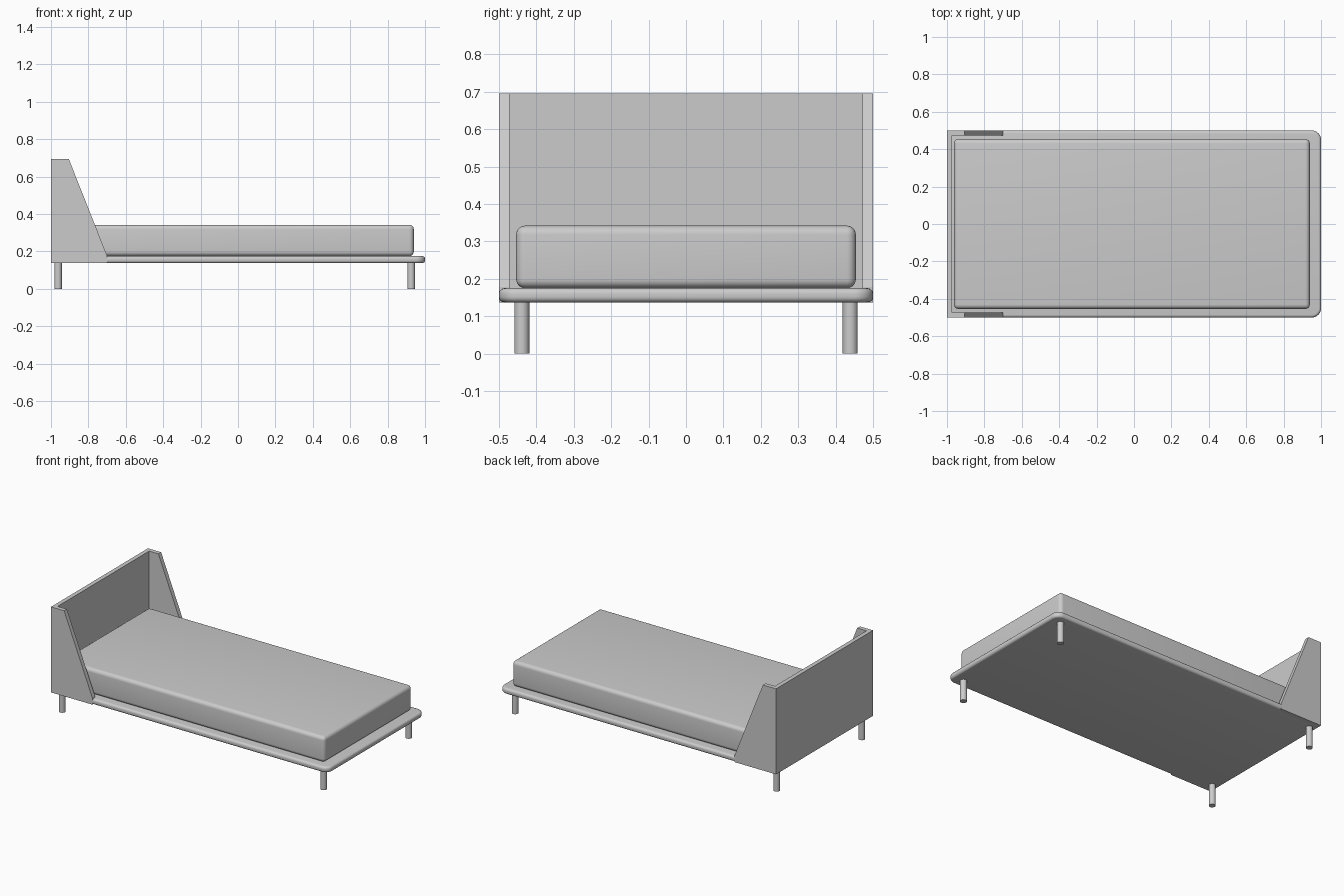
import bpy, bmesh, math
from mathutils import Vector

if "Cube" in bpy.data.objects:
    bpy.data.objects.remove(bpy.data.objects["Cube"])

BASE, DECK, TOP = 0.137, 0.175, 0.695   # underside, platform top, headboard top


def prism(outline, z0, z1):
    """Extrude a plan outline from z0 to z1."""
    bm = bmesh.new()
    face = bm.faces.new([bm.verts.new((x, y, z0)) for x, y in outline])
    ext = bmesh.ops.extrude_face_region(bm, geom=[face])["geom"]
    bmesh.ops.translate(bm, vec=(0, 0, z1 - z0),
                        verts=[v for v in ext if isinstance(v, bmesh.types.BMVert)])
    bmesh.ops.recalc_face_normals(bm, faces=bm.faces)
    return bm


def bevel(bm, edges, radius, segments):
    bmesh.ops.bevel(bm, geom=edges, offset=radius, segments=segments,
                    profile=0.5, affect='EDGES')


def finish(name, bm, angle=35):
    bmesh.ops.recalc_face_normals(bm, faces=bm.faces)
    mesh = bpy.data.meshes.new(name)
    bm.to_mesh(mesh)
    bm.free()
    obj = bpy.data.objects.new(name, mesh)
    bpy.context.collection.objects.link(obj)
    bpy.ops.object.select_all(action='DESELECT')
    obj.select_set(True)
    bpy.context.view_layer.objects.active = obj
    bpy.ops.object.shade_smooth_by_angle(angle=math.radians(angle))
    return obj


def rect(x0, x1, y):
    return [(x0, -y), (x1, -y), (x1, y), (x0, y)]


def is_vertical(e):
    a, b = e.verts
    return abs(a.co.z - b.co.z) > 1e-4


# Platform: rounded foot corners and softened rim, square at the head
bm = prism(rect(-1, 1, 0.5), BASE, DECK)
bevel(bm, [e for e in bm.edges if is_vertical(e) and e.verts[0].co.x > 0], 0.05, 10)
bevel(bm, [e for e in bm.edges if not is_vertical(e)
           and any(v.co.x > -0.99 for v in e.verts)], 0.015, 5)
finish("platform", bm)

# Headboard with side wings: U-shaped plan, fronts sliced off at a slope
w = 0.472
bm = prism([(-1, -0.5), (-0.7, -0.5), (-0.7, -w), (-0.972, -w),
            (-0.972, w), (-0.7, w), (-0.7, 0.5), (-1, 0.5)], BASE, TOP)
low, high = Vector((-0.7, 0, 0.178)), Vector((-0.905, 0, TOP))
slope = high - low
bmesh.ops.bisect_plane(bm, geom=bm.verts[:] + bm.edges[:] + bm.faces[:],
                       plane_co=low, plane_no=(slope.z, 0, -slope.x), clear_outer=True)
bmesh.ops.holes_fill(bm, edges=[e for e in bm.edges if e.is_boundary], sides=0)
finish("headboard", bm, 15)

# Mattress: soft rounded block
bm = prism(rect(-0.962, 0.94, 0.454), DECK, 0.342)
bevel(bm, bm.edges[:], 0.024, 6)
finish("mattress", bm)

# Four round legs
for end, x in (("head", -0.962), ("foot", 0.926)):
    for side, y in (("front", -0.439), ("back", 0.439)):
        bm = bmesh.new()
        bmesh.ops.create_cone(bm, cap_ends=True, segments=32, radius1=0.02,
                              radius2=0.02, depth=BASE + 0.005)
        bmesh.ops.translate(bm, vec=(x, y, (BASE + 0.005) / 2), verts=bm.verts)
        finish(f"{end}_{side}_leg", bm)
